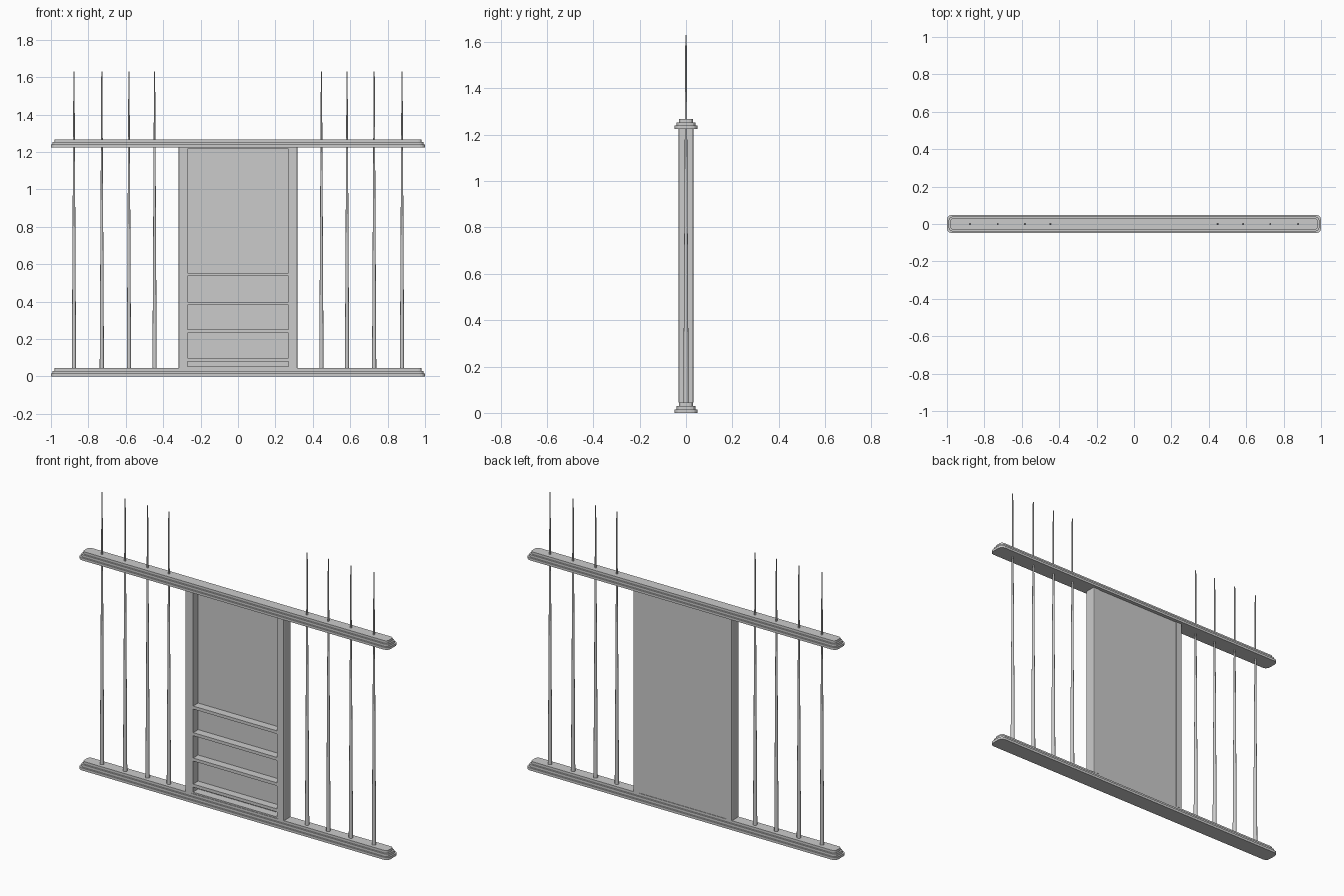
import bpy, bmesh
from mathutils import Matrix, Vector

if "Cube" in bpy.data.objects:
    bpy.data.objects.remove(bpy.data.objects["Cube"])


def finish(bm, name):
    mesh = bpy.data.meshes.new(name)
    bm.normal_update()
    bm.to_mesh(mesh)
    bm.free()
    obj = bpy.data.objects.new(name, mesh)
    bpy.context.collection.objects.link(obj)
    return obj


def add_box(bm, x0, x1, y0, y1, z0, z1):
    size = Matrix.Diagonal((x1 - x0, y1 - y0, z1 - z0, 1))
    mid = Matrix.Translation(((x0 + x1) / 2, (y0 + y1) / 2, (z0 + z1) / 2))
    return bmesh.ops.create_cube(bm, size=1, matrix=mid @ size)["verts"]


def box(name, *bounds):
    bm = bmesh.new()
    add_box(bm, *bounds)
    return finish(bm, name)


def bevel_uprights(bm, verts, radius, segments, keep=lambda p: True):
    edges = {e for v in verts for e in v.link_edges
             if abs(e.verts[0].co.z - e.verts[1].co.z) > 1e-4
             and keep(e.verts[0].co)}
    bmesh.ops.bevel(bm, geom=list(edges), offset=radius, segments=segments,
                    profile=0.5, affect='EDGES')


# Stepped rails: three stacked tiers with rounded plan corners
def rail(name, z, height):
    bm = bmesh.new()
    step = height / 3
    for i in range(3):
        inset = 0.009 * i
        verts = add_box(bm, -1 + inset, 1 - inset, -0.049 + inset, 0.049 - inset,
                        z + i * step, z + (i + 1) * step)
        bevel_uprights(bm, verts, 0.026 - inset / 2, 3)
    return finish(bm, name)


rail("base_rail", 0, 0.045)
rail("top_rail", 1.225, 0.043)

# Posts either side of the cabinet, softened on the outer corners
for side, label in ((-1, "left"), (1, "right")):
    bm = bmesh.new()
    x0, x1 = sorted((side * 0.279, side * 0.318))
    verts = add_box(bm, x0, x1, -0.032, 0.032, 0.045, 1.225)
    bevel_uprights(bm, verts, 0.006, 2, lambda p: abs(p.x) > 0.3)
    finish(bm, label + "_post")
    xs = sorted((side * 0.271, side * 0.279))
    box(label + "_cabinet_side", *xs, -0.028, 0.028, 0.045, 1.225)

# Shallow open-fronted cabinet
box("cabinet_back", -0.271, 0.271, 0.02, 0.028, 0.053, 1.217)
box("cabinet_floor", -0.271, 0.271, -0.028, 0.028, 0.045, 0.053)
box("cabinet_ceiling", -0.271, 0.271, -0.028, 0.028, 1.217, 1.225)
for z in (0.09, 0.242, 0.39, 0.545):
    box("shelf", -0.271, 0.271, -0.026, 0.02, z - 0.009, z + 0.009)

# Tapered poles passing through both rails
for x in (0.446, 0.583, 0.728, 0.877):
    for side in (-1, 1):
        bm = bmesh.new()
        bmesh.ops.create_cone(bm, cap_ends=True, segments=12, radius1=0.0115,
                              radius2=0.003, depth=1.6,
                              matrix=Matrix.Translation(Vector((side * x, 0, 0.83))))
        pole = finish(bm, "pole")
        for p in pole.data.polygons:
            p.use_smooth = len(p.vertices) == 4
